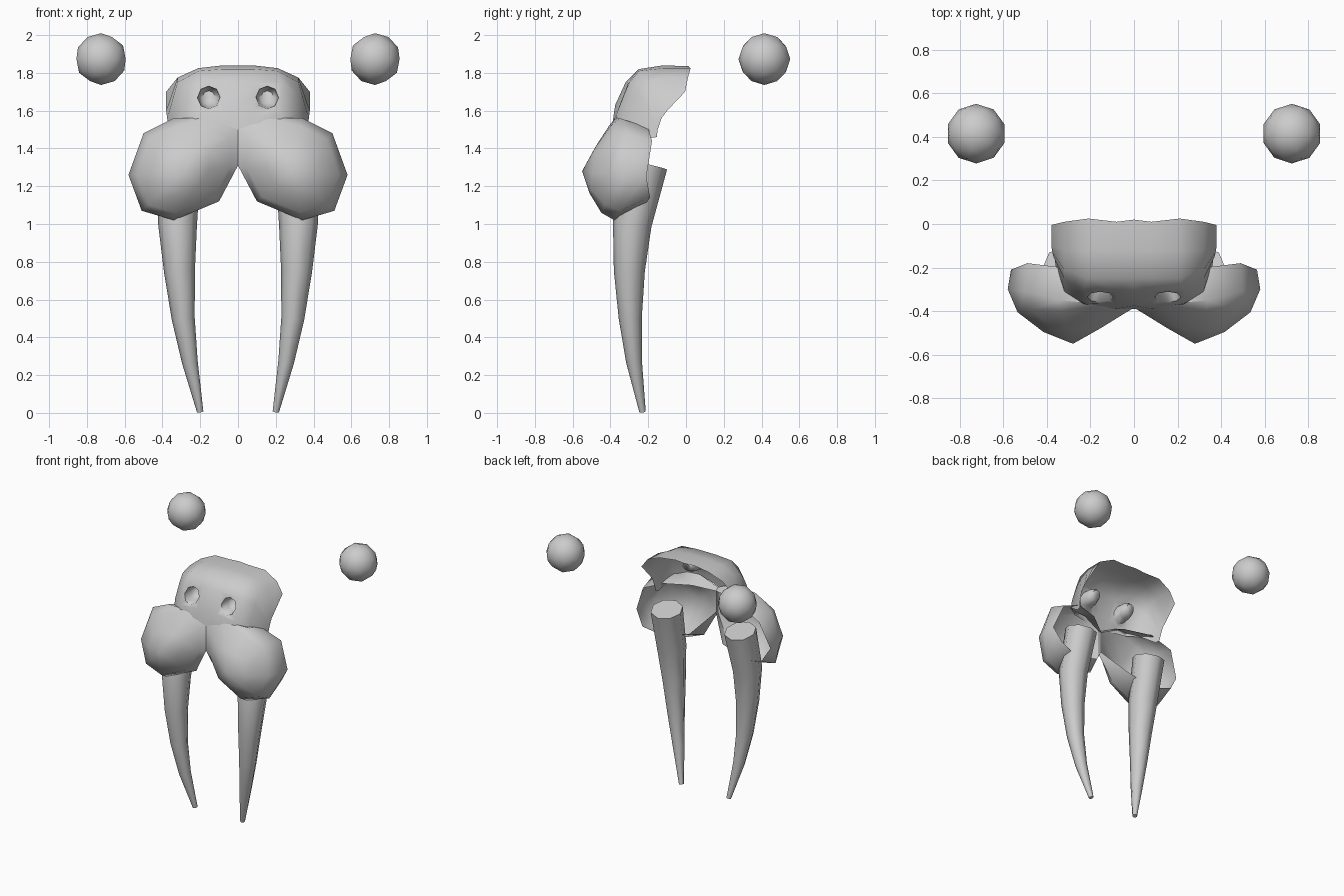
import bpy, bmesh, math
from mathutils import Vector

if "Cube" in bpy.data.objects:
    bpy.data.objects.remove(bpy.data.objects["Cube"])


def finish(name, bm, angle=60):
    bmesh.ops.recalc_face_normals(bm, faces=bm.faces[:])
    me = bpy.data.meshes.new(name)
    bm.to_mesh(me)
    bm.free()
    ob = bpy.data.objects.new(name, me)
    bpy.context.collection.objects.link(ob)
    for o in bpy.context.selected_objects:
        o.select_set(False)
    ob.select_set(True)
    bpy.context.view_layer.objects.active = ob
    bpy.ops.object.shade_smooth_by_angle(angle=math.radians(angle))
    m = ob.modifiers.new("mirror", 'MIRROR')
    m.use_clip = True
    m.merge_threshold = 0.002
    return ob


def loft(rings, closed=True, caps=False):
    bm = bmesh.new()
    vs = [[bm.verts.new(p) for p in r] for r in rings]
    n = len(rings[0])
    for a, b in zip(vs, vs[1:]):
        for i in range(n if closed else n - 1):
            j = (i + 1) % n
            bm.faces.new((a[i], a[j], b[j], b[i]))
    if caps:
        bm.faces.new(vs[0])
        bm.faces.new(vs[-1])
    bmesh.ops.remove_doubles(bm, verts=bm.verts[:], dist=0.0005)
    return bm


# Eyes: low-poly balls floating behind and above
bm = bmesh.new()
bmesh.ops.create_icosphere(bm, subdivisions=2, radius=0.137)
bmesh.ops.translate(bm, verts=bm.verts[:], vec=(0.725, 0.415, 1.873))
finish("eyes", bm)

# Tusks: tapered rings along a curved path (x, y, z, radius)
path = [(0.31, -0.21, 1.315, 0.113), (0.32, -0.285, 1.0, 0.103), (0.31, -0.30, 0.75, 0.082),
        (0.29, -0.295, 0.5, 0.061), (0.255, -0.275, 0.27, 0.042), (0.2, -0.23, 0.005, 0.017)]
rings = []
for i, (x, y, z, r) in enumerate(path):
    a, b = path[max(i - 1, 0)], path[min(i + 1, len(path) - 1)]
    t = (Vector(a[:3]) - Vector(b[:3])).normalized()
    u = (Vector((1, 0, 0)) - t * t.x).normalized()
    v = t.cross(u)
    rings.append([Vector((x, y, z)) + r * (math.cos(k * math.pi / 4) * u + math.sin(k * math.pi / 4) * v)
                  for k in range(8)])
finish("tusks", loft(rings, caps=True), 50)

# Cheeks: open bulging shells; widest outline with forward bulge amount, then rear rim
outline = [(0, -0.385, 1.50, 0.15), (0.14, -0.37, 1.565, 0.2), (0.34, -0.35, 1.56, 0.25),
           (0.5, -0.31, 1.48, 0.35), (0.58, -0.30, 1.26, 0.42), (0.51, -0.35, 1.07, 0.4),
           (0.34, -0.38, 1.02, 0.4), (0.1, -0.36, 1.12, 0.3), (0, -0.385, 1.31, 0.15)]
rear = [(0, -0.36, 1.48), (0.14, -0.27, 1.52), (0.33, -0.2, 1.51), (0.49, -0.18, 1.44),
        (0.565, -0.21, 1.25), (0.5, -0.19, 1.14), (0.35, -0.22, 1.10), (0.14, -0.24, 1.16), (0, -0.36, 1.32)]
tip = Vector((0.28, -0.55, 1.28))
ring = [Vector(p[:3]) for p in outline]


def toward_tip(xz, ys):
    return [Vector((p.x + (tip.x - p.x) * xz, p.y + (tip.y - p.y) * k, p.z + (tip.z - p.z) * xz))
            for p, k in zip(ring, ys)]


front = toward_tip(0.15, [p[3] for p in outline])
mid = toward_tip(0.55, [0.45 + 0.8 * p[3] for p in outline])
finish("cheeks", loft([rear, ring, front, mid, [tip] * 9]), 60)

# Nose: open shell, rows from the rear rim over the top to the lower front
rows = [
    [(0, 0.02, 1.835), (0.08, 0.01, 1.835), (0.21, 0.025, 1.825), (0.32, 0.01, 1.775), (0.38, -0.005, 1.70)],
    [(0, -0.12, 1.84), (0.08, -0.12, 1.84), (0.21, -0.12, 1.825), (0.32, -0.12, 1.775), (0.38, -0.1, 1.60)],
    [(0, -0.25, 1.82), (0.08, -0.25, 1.82), (0.21, -0.25, 1.81), (0.32, -0.21, 1.75), (0.375, -0.13, 1.56)],
    [(0, -0.32, 1.75), (0.08, -0.31, 1.75), (0.23, -0.30, 1.75), (0.32, -0.25, 1.69), (0.37, -0.15, 1.50)],
    [(0, -0.375, 1.63), (0.08, -0.37, 1.60), (0.23, -0.365, 1.59), (0.32, -0.30, 1.59), (0.365, -0.155, 1.46)],
    [(0, -0.39, 1.50), (0.08, -0.39, 1.53), (0.23, -0.37, 1.54), (0.32, -0.31, 1.54), (0.36, -0.19, 1.455)],
]
bm = loft(rows, closed=False)
# Nostrils: inset the front panel, round it and push it inward
target = Vector((0.155, -0.335, 1.67))
panel = min(bm.faces, key=lambda f: (f.calc_center_median() - target).length)
bmesh.ops.subdivide_edges(bm, edges=panel.edges[:], cuts=1)
panel = min((f for f in bm.faces), key=lambda f: (f.calc_center_median() - target).length)
for radius, depth in ((0.06, 0.0), (0.055, 0.07), (0.035, 0.105)):
    bmesh.ops.inset_region(bm, faces=[panel], thickness=0.012, use_even_offset=False)
    c = panel.calc_center_median()
    for v in panel.verts:
        d = Vector((v.co.x - c.x, 0, v.co.z - c.z)).normalized() * radius
        v.co = Vector((0.155 + d.x, -0.335 + depth - 0.4 * d.z * (-1), 1.67 + d.z))
finish("nose", bm, 60)
